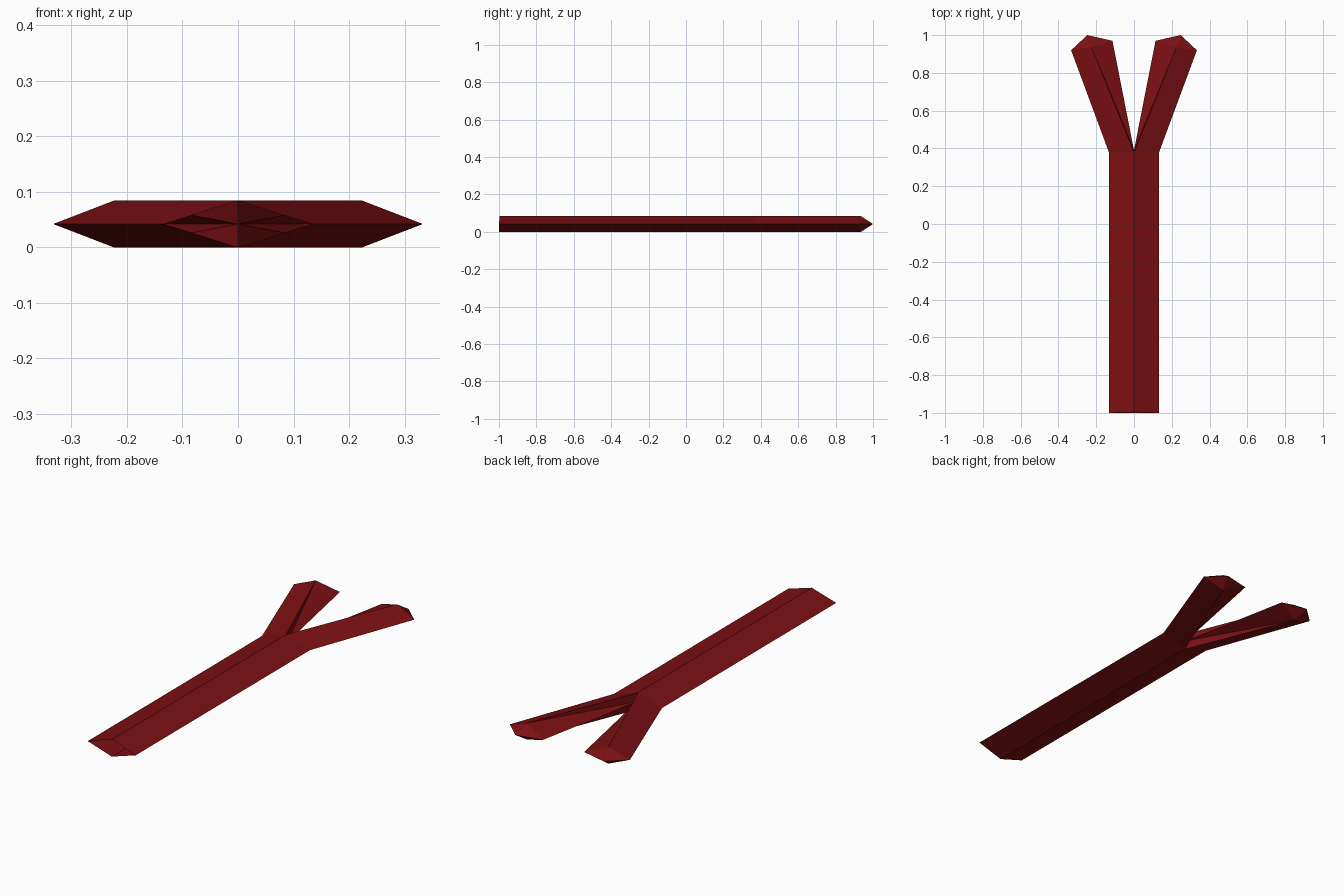
import bpy
import bmesh

cube = bpy.data.objects.get("Cube")
if cube:
    bpy.data.objects.remove(cube, do_unlink=True)

# Dark red surface
red = bpy.data.materials.new("dark red")
red.use_nodes = True
colour = (0.2, 0.005, 0.006, 1)
red.diffuse_color = colour
red.node_tree.nodes["Principled BSDF"].inputs["Base Color"].default_value = colour

TOP, MID = 0.084, 0.042
HALF, FORK = 0.133, 0.38

bm = bmesh.new()
inner_crotch = bm.verts.new((0, FORK + 0.01, MID))
inner_tip = bm.verts.new((0.114, 0.97, MID))
outer_tip = bm.verts.new((0.333, 0.92, MID))
point = bm.verts.new((0.247, 1.0, MID))
outer_end = bm.verts.new((HALF, -1, MID))
outer_fork = bm.verts.new((HALF, FORK, MID))

# Upper and lower ridges of one side, with the faces that hang from them
for z, end_y in ((TOP, -0.996), (0, -1)):
    ridge_end = bm.verts.new((0, end_y, z))
    ridge_fork = bm.verts.new((0, FORK, z))
    ridge_tip = bm.verts.new((0.224, 0.935, z))
    for corners in (
        (ridge_end, outer_end, outer_fork, ridge_fork),    # open shaft
        (ridge_fork, outer_fork, outer_tip, ridge_tip),    # outside of branch
        (inner_crotch, ridge_fork, ridge_tip),             # crotch wall
        (inner_crotch, ridge_tip, inner_tip),              # inside of branch
        (ridge_tip, outer_tip, point),                     # pointed tip
        (ridge_tip, point, inner_tip),
    ):
        bm.faces.new(corners)

# Mirror to the other side and weld the centre line
bmesh.ops.mirror(bm, geom=bm.verts[:] + bm.edges[:] + bm.faces[:],
                 axis="X", merge_dist=0.001)
bmesh.ops.remove_doubles(bm, verts=bm.verts[:], dist=0.001)
bmesh.ops.recalc_face_normals(bm, faces=bm.faces[:])

# Make sure the upper shaft faces point up
shaft_top = max(bm.faces, key=lambda f: f.calc_center_median().z - f.calc_center_median().y)
if shaft_top.normal.z < 0:
    bmesh.ops.reverse_faces(bm, faces=bm.faces[:])

mesh = bpy.data.meshes.new("forked_shaft")
bm.to_mesh(mesh)
bm.free()
mesh.materials.append(red)
shaft = bpy.data.objects.new("forked_shaft", mesh)
bpy.context.collection.objects.link(shaft)
